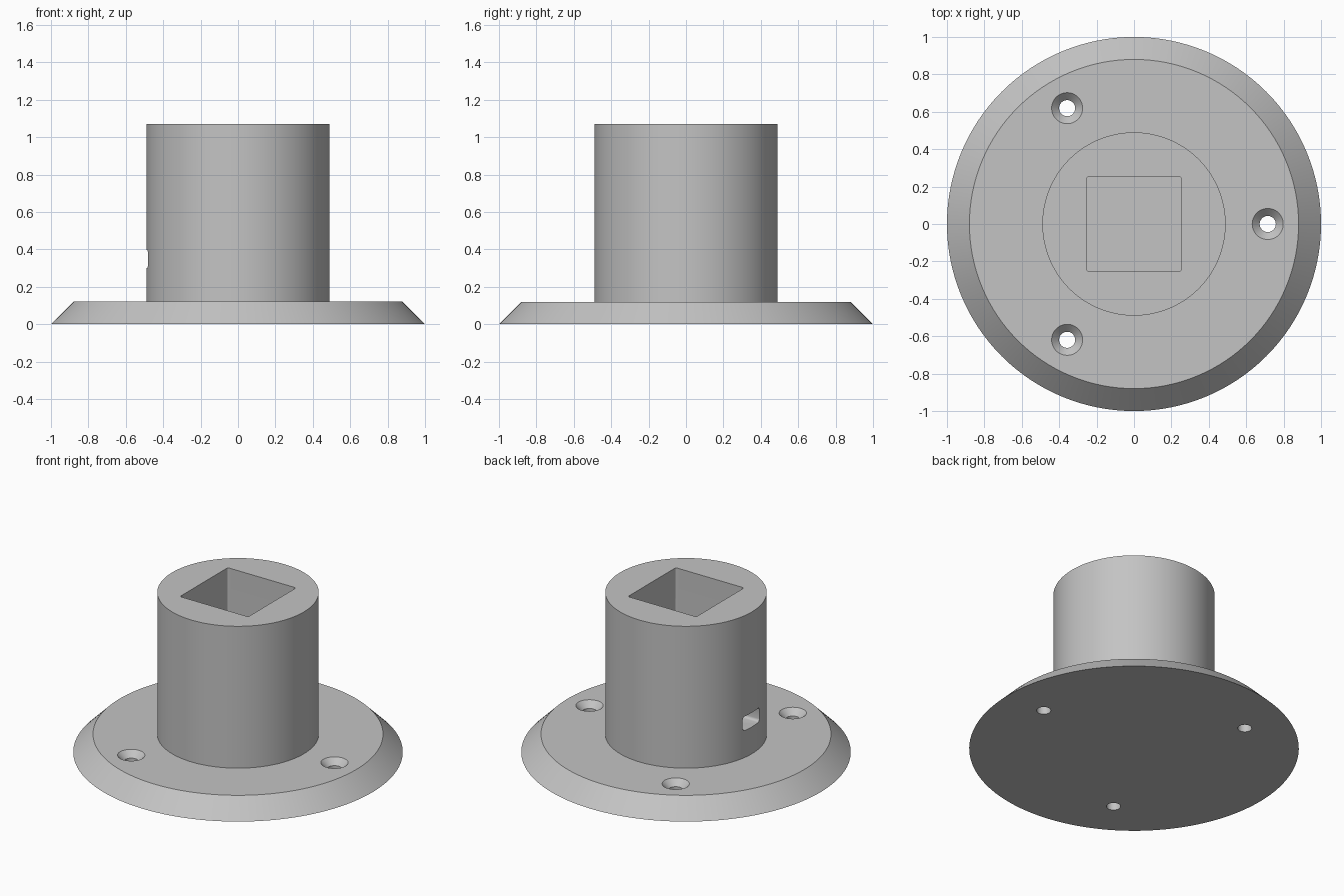
import bpy, bmesh, math
from mathutils import Matrix, Vector

if "Cube" in bpy.data.objects:
    bpy.data.objects.remove(bpy.data.objects["Cube"])

SEGMENTS = 128
BASE_TOP, POST_TOP = 0.12, 1.07

grey = bpy.data.materials.new("plain grey")
grey.use_nodes = True
grey.diffuse_color = (0.55, 0.55, 0.55, 1)
grey.node_tree.nodes["Principled BSDF"].inputs["Base Color"].default_value = grey.diffuse_color


def to_object(bm, name):
    bmesh.ops.recalc_face_normals(bm, faces=bm.faces)
    mesh = bpy.data.meshes.new(name)
    bm.to_mesh(mesh)
    bm.free()
    mesh.materials.append(grey)
    obj = bpy.data.objects.new(name, mesh)
    bpy.context.collection.objects.link(obj)
    return obj


def lathe(name, profile, segments, centre=(0, 0, 0)):
    """Spin a closed (radius, height) profile around a vertical axis."""
    bm = bmesh.new()
    verts = [bm.verts.new((r, 0, z)) for r, z in profile]
    edges = [bm.edges.new(pair) for pair in zip(verts, verts[1:])]
    bmesh.ops.spin(bm, geom=verts + edges, cent=(0, 0, 0), axis=(0, 0, 1),
                   angle=math.tau, steps=segments)
    bmesh.ops.remove_doubles(bm, verts=bm.verts, dist=0.0001)
    bmesh.ops.translate(bm, verts=bm.verts, vec=centre)
    return to_object(bm, name)


def rounded_bar(name, low, high, axis, radius):
    """Box with the four edges along one axis rounded."""
    low, high = Vector(low), Vector(high)
    bm = bmesh.new()
    bmesh.ops.create_cube(bm, size=1, matrix=Matrix.Translation((low + high) / 2)
                          @ Matrix.Diagonal((*(high - low), 1)))
    along = [e for e in bm.edges
             if abs((e.verts[0].co - e.verts[1].co).normalized()[axis]) > 0.9]
    bmesh.ops.bevel(bm, geom=along, offset=radius, segments=4, profile=0.5,
                    affect='EDGES')
    return to_object(bm, name)


def cut(target, cutter):
    cutter.hide_render = True
    mod = target.modifiers.new("cut", 'BOOLEAN')
    mod.operation, mod.solver, mod.object = 'DIFFERENCE', 'EXACT', cutter
    bpy.context.view_layer.objects.active = target
    bpy.ops.object.modifier_apply(modifier=mod.name)
    bpy.data.objects.remove(cutter)


# Bevelled round base with the cylindrical post
socket = lathe("flanged_socket",
               [(0, 0), (1, 0), (0.88, BASE_TOP), (0.49, BASE_TOP),
                (0.49, POST_TOP), (0, POST_TOP)], SEGMENTS)

# Square pocket down to the base
cut(socket, rounded_bar("pocket_cutter", (-0.253, -0.253, BASE_TOP),
                        (0.253, 0.253, POST_TOP + 0.1), 2, 0.012))

# Small side slot through the post wall
cut(socket, rounded_bar("slot_cutter", (-0.6, -0.088, 0.3),
                        (-0.2, 0.088, 0.396), 0, 0.018))

# Three countersunk screw holes
for i in range(3):
    a = i * math.tau / 3
    cut(socket, lathe("screw_cutter",
                      [(0, -0.1), (0.043, -0.1), (0.043, BASE_TOP - 0.04),
                       (0.083, BASE_TOP), (0.083, 0.2), (0, 0.2)], 48,
                      (0.715 * math.cos(a), 0.715 * math.sin(a), 0)))

# Smooth curves, crisp rims
bpy.ops.object.select_all(action='DESELECT')
socket.select_set(True)
bpy.context.view_layer.objects.active = socket
bpy.ops.object.shade_smooth_by_angle(angle=math.radians(30))
